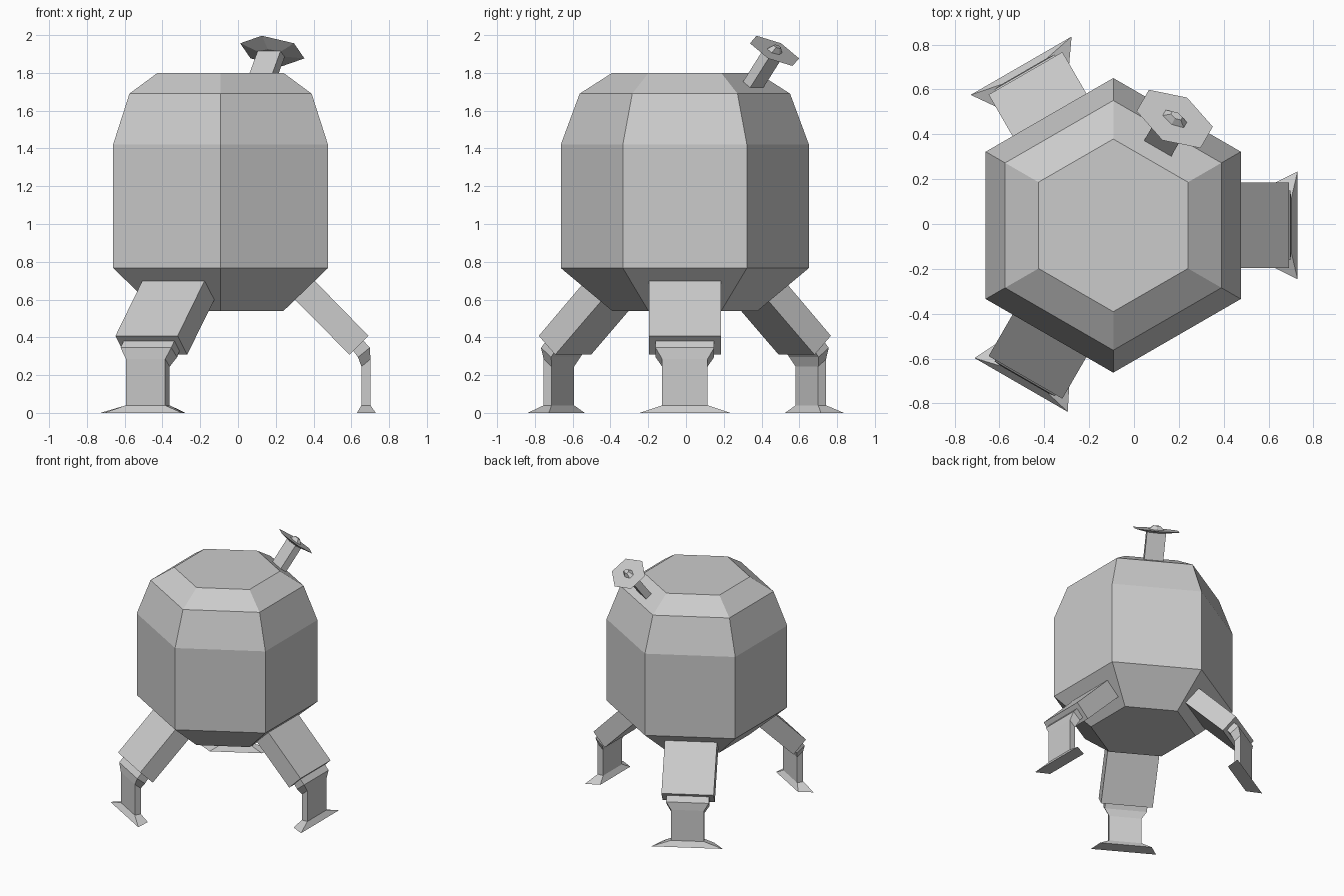
import bpy, math
from mathutils import Vector, Matrix

if "Cube" in bpy.data.objects:
    bpy.data.objects.remove(bpy.data.objects["Cube"])

CENTRE = Vector((-0.0925, -0.006, 0))
APO = math.cos(math.pi / 6)


def loft(name, rings, matrix=Matrix()):
    """Skin matching rings of points into a closed flat-shaded solid."""
    n = len(rings[0])
    verts = [matrix @ Vector(p) for ring in rings for p in ring]
    faces = [tuple(range(n))[::-1], tuple(range((len(rings) - 1) * n, len(rings) * n))]
    for k in range(len(rings) - 1):
        for i in range(n):
            j = (i + 1) % n
            faces.append((k * n + i, k * n + j, (k + 1) * n + j, (k + 1) * n + i))
    mesh = bpy.data.meshes.new(name)
    mesh.from_pydata(verts, [], faces)
    ob = bpy.data.objects.new(name, mesh)
    bpy.context.collection.objects.link(ob)
    bpy.context.view_layer.objects.active = ob
    # consistent outward normals
    import bmesh
    bm = bmesh.new()
    bm.from_mesh(mesh)
    bmesh.ops.recalc_face_normals(bm, faces=bm.faces)
    bm.to_mesh(mesh)
    bm.free()
    return ob


def hexagon(ru, rv, z):
    """Hexagon with a corner on the v axis."""
    return [(ru * math.cos(a), rv * math.sin(a), z)
            for a in (math.pi / 2 + i * math.pi / 3 for i in range(6))]


def rect(hu, hv, z):
    return [(-hu, -hv, z), (hu, -hv, z), (hu, hv, z), (-hu, hv, z)]


def section(outer, inner):
    """Leg cross-section from (radius, height, half width) outside and inside."""
    (ro, zo, wo), (ri, zi, wi) = outer, inner
    return [(ro, -wo, zo), (ro, wo, zo), (ri, wi, zi), (ri, -wi, zi)]


# hexagonal body
loft("body", [hexagon(r, r, z) for r, z in
              ((0.385, 0.54), (0.657, 0.767), (0.657, 1.42), (0.557, 1.69), (0.385, 1.80))],
     Matrix.Translation(CENTRE))

# three legs: slanted strut, then bent shin flaring into a foot
for i, foot in enumerate((0.24, 0.26, 0.24)):
    m = Matrix.Translation(CENTRE) @ Matrix.Rotation(i * 2 * math.pi / 3, 4, 'Z')
    loft(f"leg_strut_{i + 1}", [
        section((0.482, 0.716, 0.19), (0.380, 0.614, 0.19)),
        section((0.783, 0.408, 0.19), (0.683, 0.308, 0.19))], m)
    loft(f"leg_shin_{i + 1}", [
        section((0.745, 0.395, 0.155), (0.690, 0.345, 0.155)),
        section((0.790, 0.345, 0.155), (0.728, 0.295, 0.155)),
        section((0.794, 0.285, 0.12), (0.746, 0.245, 0.12)),
        section((0.794, 0.04, 0.12), (0.746, 0.04, 0.12)),
        section((0.822, 0.0, foot), (0.722, 0.0, 0.19))], m)

# antenna frame, perpendicular to the sloped roof face
az = math.radians(60)
out = Vector((math.cos(az), math.sin(az), 0))
n = (out * 0.59 + Vector((0, 0, 0.81))).normalized()
u = Vector((-out.y, out.x, 0))
v = n.cross(u)
base = CENTRE + out * 0.418 + Vector((0, 0, 1.738))
frame = Matrix((u, v, n)).transposed().to_4x4()
frame.translation = base

loft("antenna_mast", [rect(0.07, 0.027, -0.005), rect(0.07, 0.027, 0.215)], frame)
loft("antenna_dish", [hexagon(0.08, 0.045, 0.2), hexagon(0.19, 0.136, 0.221)], frame)
loft("antenna_feed", [hexagon(0.065, 0.036, 0.219), hexagon(0.03, 0.018, 0.25)], frame)
